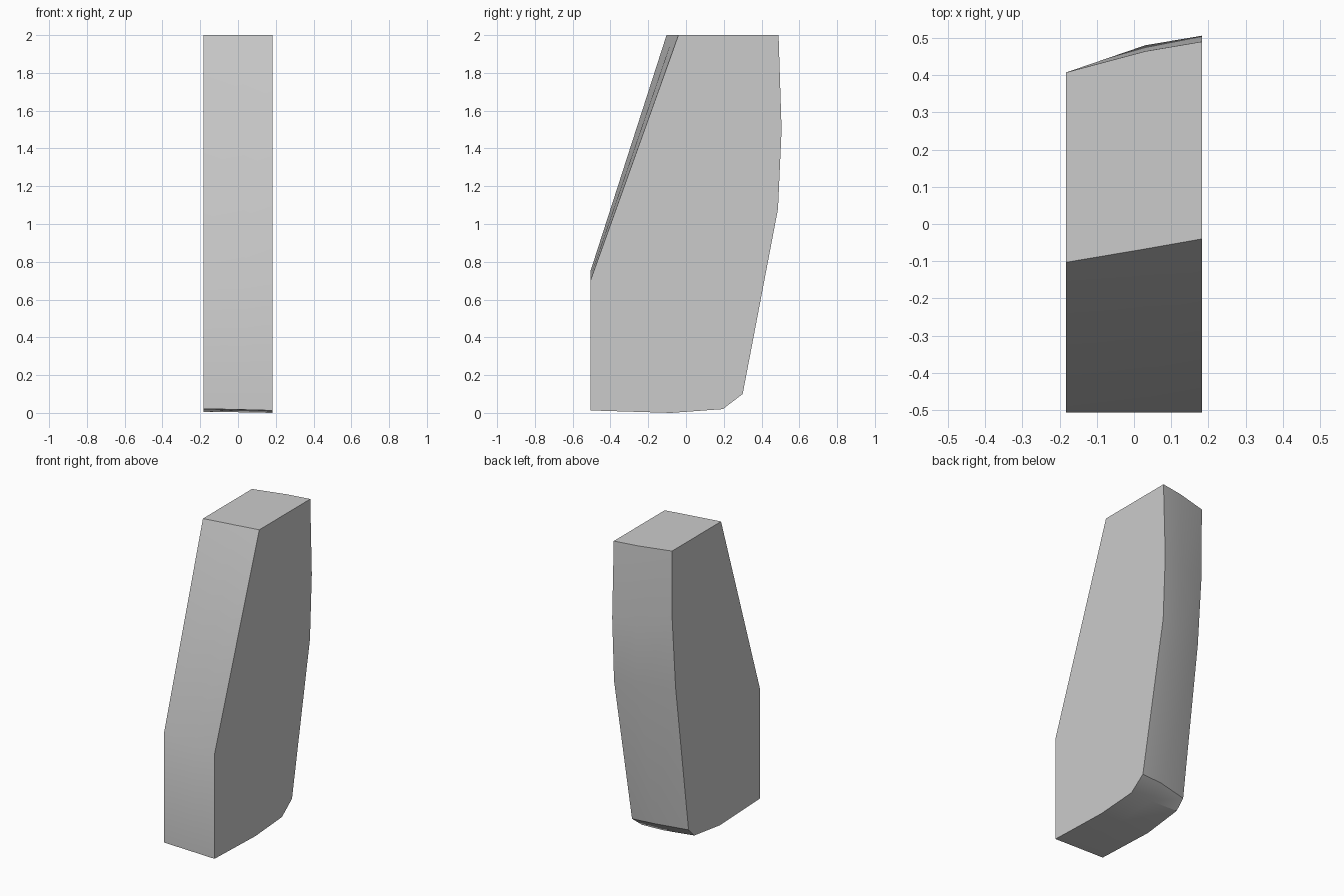
import bpy, bmesh, math

cube = bpy.data.objects.get("Cube")
if cube:
    bpy.data.objects.remove(cube, do_unlink=True)

grey = bpy.data.materials.new("plain grey")
grey.use_nodes = True
colour = (0.6, 0.6, 0.6, 1)
grey.diffuse_color = colour
grey.node_tree.nodes["Principled BSDF"].inputs["Base Color"].default_value = colour

# Side outlines (y, z) at three stations across the width:
# front foot, belly, heel bevel, back, top, front break
sections = {
    0.183: [(-.506, .013), (-.08, 0), (.195, .02), (.3, .1), (.487, 1.08),
            (.506, 1.5), (.49, 2), (-.04, 2), (-.506, .7)],
    0.03: [(-.506, .017), (-.08, .003), (.19, .023), (.285, .103), (.457, 1.08),
           (.48, 1.5), (.464, 2), (-.067, 2), (-.506, .721)],
    -0.183: [(-.506, .022), (-.09, .006), (.175, .04), (.235, .1), (.37, 1.09),
             (.405, 1.55), (.407, 2), (-.103, 2), (-.506, .75)],
}

bm = bmesh.new()
rings = [[bm.verts.new((x, y, z)) for y, z in outline]
         for x, outline in sections.items()]

# Skin between neighbouring outlines, then close both sides
for a, b in zip(rings, rings[1:]):
    for i in range(len(a)):
        j = (i + 1) % len(a)
        bm.faces.new((a[i], a[j], b[j], b[i]))
bm.faces.new(rings[0])
bm.faces.new(rings[-1])
bmesh.ops.recalc_face_normals(bm, faces=bm.faces)

mesh = bpy.data.meshes.new("tapered_block")
bm.to_mesh(mesh)
bm.free()
mesh.materials.append(grey)
block = bpy.data.objects.new("tapered_block", mesh)
bpy.context.collection.objects.link(block)

# Soft front and back, crisp sides and top
bpy.context.view_layer.objects.active = block
block.select_set(True)
bpy.ops.object.shade_smooth_by_angle(angle=math.radians(36))
